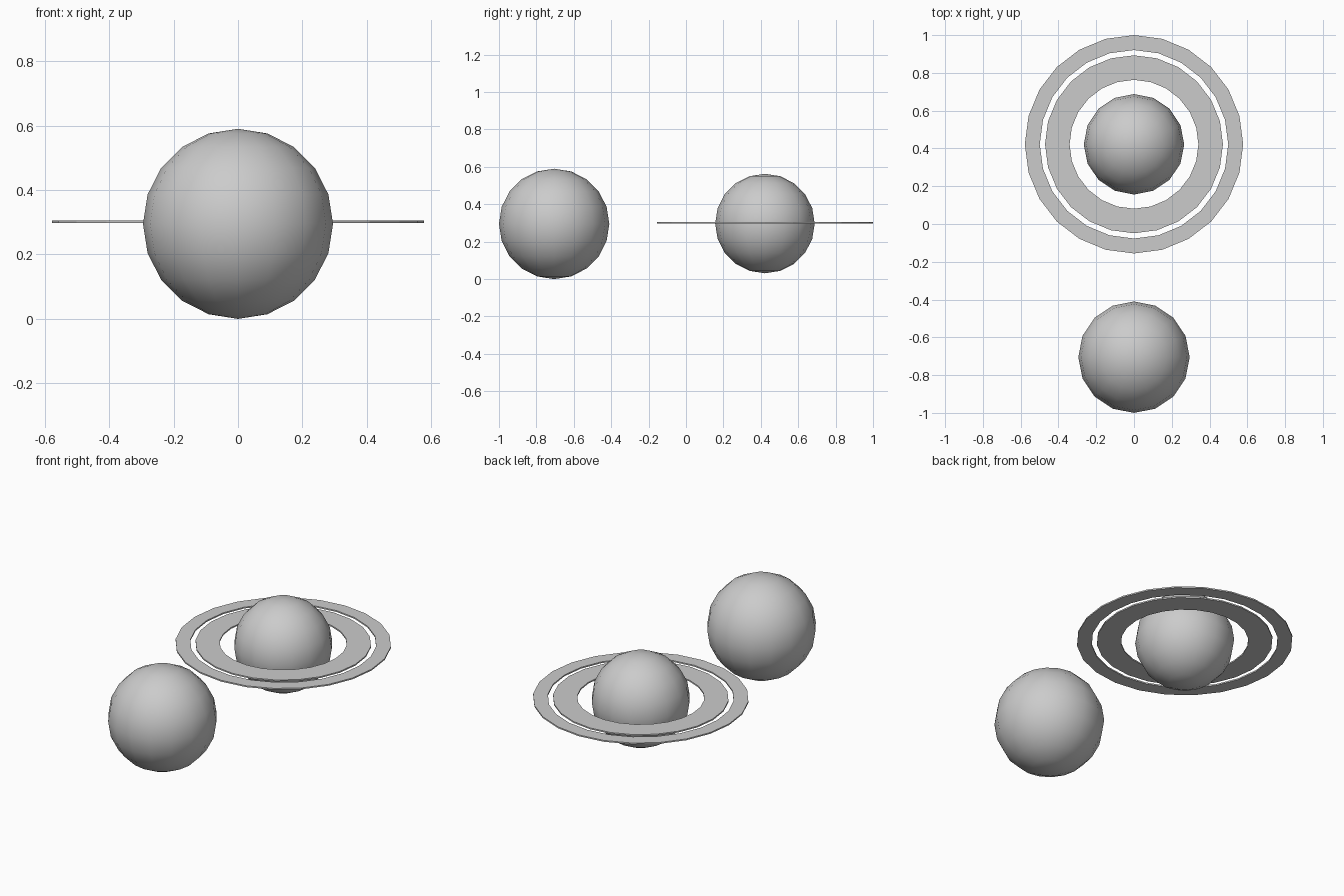
import bpy, bmesh, math

if "Cube" in bpy.data.objects:
    bpy.data.objects.remove(bpy.data.objects["Cube"])

RING_Y = 0.422
MID_Z = 0.297


def ball(name, y, z, radius):
    bpy.ops.mesh.primitive_uv_sphere_add(segments=16, ring_count=10, radius=radius, location=(0, y, z))
    ob = bpy.context.object
    ob.name = name
    bpy.ops.object.shade_smooth()
    return ob


def flat_ring(name, inner, outer, y, z, thickness=0.008, sides=24):
    bm = bmesh.new()
    loops = []
    for i in range(sides):
        a = 2 * math.pi * i / sides
        loops.append([bm.verts.new((r * math.cos(a), r * math.sin(a), h))
                      for r, h in ((inner, -thickness / 2), (outer, -thickness / 2),
                                   (outer, thickness / 2), (inner, thickness / 2))])
    for i in range(sides):
        a, b = loops[i], loops[(i + 1) % sides]
        for k in range(4):
            n = (k + 1) % 4
            bm.faces.new((a[k], b[k], b[n], a[n]))
    bmesh.ops.recalc_face_normals(bm, faces=bm.faces)
    me = bpy.data.meshes.new(name)
    bm.to_mesh(me)
    bm.free()
    ob = bpy.data.objects.new(name, me)
    ob.location = (0, y, z)
    bpy.context.collection.objects.link(ob)
    return ob


# plain planet at the front
ball("plain_planet", -0.705, 0.295, 0.295)

# ringed planet behind it, with two concentric flat rings
ball("ringed_planet", RING_Y, MID_Z, 0.266)
flat_ring("inner_ring", 0.341, 0.471, RING_Y, 0.301)
flat_ring("outer_ring", 0.499, 0.578, RING_Y, 0.301)
